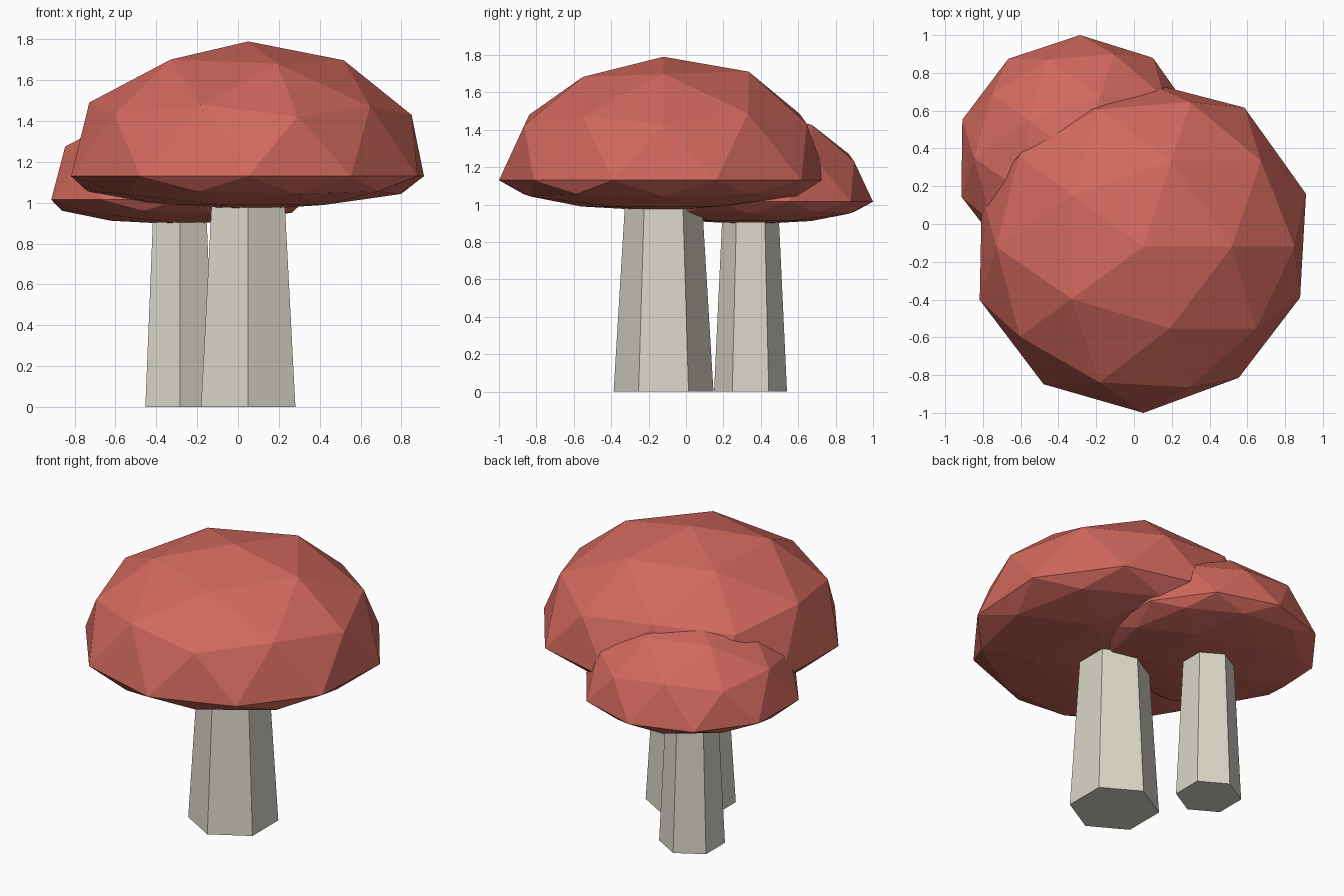
import bpy, bmesh, math

if "Cube" in bpy.data.objects:
    bpy.data.objects.remove(bpy.data.objects["Cube"])

def material(name, rgb):
    m = bpy.data.materials.new(name)
    m.diffuse_color = (*rgb, 1)
    m.use_nodes = True
    m.node_tree.nodes["Principled BSDF"].inputs["Base Color"].default_value = m.diffuse_color
    return m

red = material("cap_red", (0.64, 0.14, 0.11))
cream = material("stem_cream", (0.70, 0.67, 0.58))

def add_object(name, bm, loc, mat):
    mesh = bpy.data.meshes.new(name)
    bm.to_mesh(mesh)
    bm.free()
    mesh.materials.append(mat)
    ob = bpy.data.objects.new(name, mesh)
    ob.location = loc
    bpy.context.collection.objects.link(ob)

# Cap: low-poly ball, slightly uneven, squashed, with a nearly flat underside.
# Each list holds the radius per vertex of a ring, ordered by angle.
def cap(name, loc, upper, middle, rim, base):
    bm = bmesh.new()
    bmesh.ops.create_icosphere(bm, subdivisions=2, radius=1)
    for v in bm.verts:
        ang = math.degrees(math.atan2(v.co.y, v.co.x)) % 360
        r = base
        if abs(v.co.z) < 0.1:
            r = rim[round((ang - 18) / 36) % 10]
        elif 0.3 < v.co.z < 0.7:
            r = middle[round(ang / 36) % 10]
        elif 0.7 < v.co.z < 0.95:
            r = upper[round(ang / 72) % 5]
        v.co *= r
        v.co.z *= 0.75 if v.co.z > 0 else 0.75 * 0.25
    add_object(name, bm, loc, red)

# Stem: tapered six-sided post with corners on the y axis
def stem(name, x, y, r_bottom, r_top, height):
    bm = bmesh.new()
    rings = []
    for r, z in ((r_bottom, 0), (r_top, height)):
        rings.append([bm.verts.new((r * math.cos(math.radians(30 + 60 * i)),
                                    r * math.sin(math.radians(30 + 60 * i)), z))
                      for i in range(6)])
    low, high = rings
    for i in range(6):
        j = (i + 1) % 6
        bm.faces.new((low[i], low[j], high[j], high[i]))
    bm.faces.new(low[::-1])
    bm.faces.new(high)
    add_object(name, bm, (x, y, 0), cream)

# Large mushroom
stem("large_stem", 0.05, -0.12, 0.267, 0.203, 1.06)
cap("large_cap", (0.05, -0.12, 1.13),
    [0.89, 0.91, 0.88, 0.895, 0.865],
    [0.895, 0.905, 0.90, 0.90, 0.91, 0.915, 0.905, 0.888, 0.875, 0.867],
    [0.905, 0.91, 0.875, 0.89, 0.90, 0.912, 0.90, 0.88, 0.858, 0.872], 0.88)

# Small mushroom behind
stem("small_stem", -0.285, 0.345, 0.195, 0.150, 0.96)
cap("small_cap", (-0.285, 0.35, 1.015),
    [0.645] * 5,
    [0.645] * 5 + [0.66] + [0.645] * 4,
    [0.65, 0.655, 0.65, 0.648, 0.656, 0.662, 0.65, 0.64, 0.64, 0.645], 0.645)
